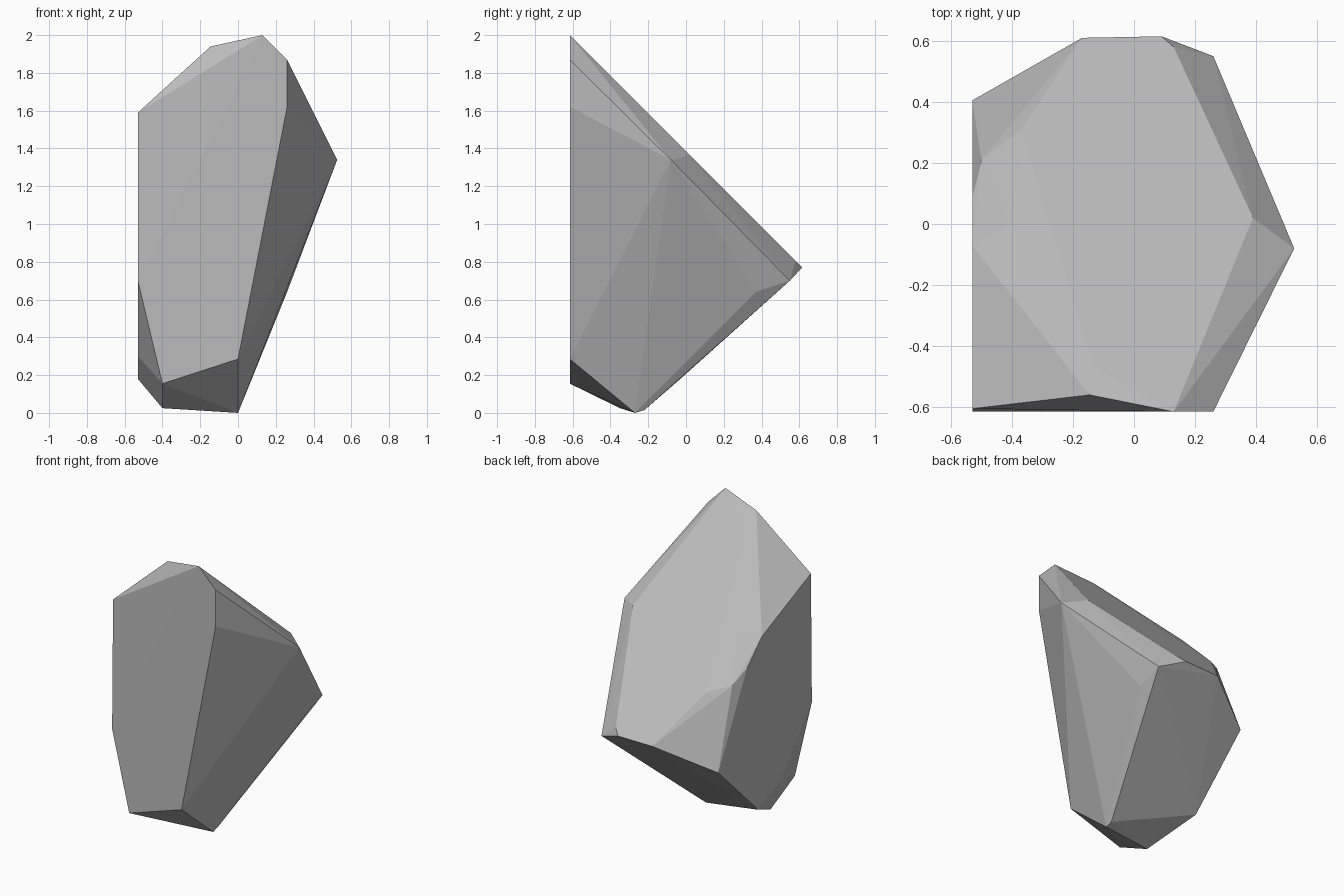
import bpy
import bmesh

# Corner points of the faceted rock, grouped by the side they belong to
front = [(-0.53, -0.605, 1.59), (0.13, -0.615, 2.0), (0.26, -0.615, 1.87),
         (0.26, -0.615, 1.62), (0.0, -0.615, 0.285), (-0.40, -0.615, 0.155),
         (-0.53, -0.615, 0.70), (-0.145, -0.56, 1.94)]
slanted_top = [(-0.13, -0.47, 1.855), (-0.40, 0.0, 1.375), (-0.37, 0.31, 1.075),
               (0.39, 0.02, 1.365), (0.13, 0.58, 0.805)]
left = [(-0.53, -0.07, 1.36), (-0.53, 0.09, 1.205), (-0.50, 0.21, 1.12),
        (-0.53, 0.405, 0.60), (-0.53, -0.03, 0.18), (-0.53, -0.30, 0.30)]
right = [(0.525, -0.08, 1.34), (0.26, 0.55, 0.70), (0.26, 0.37, 0.64)]
back = [(0.09, 0.615, 0.77), (-0.17, 0.61, 0.765)]
bottom = [(0.0, -0.27, 0.0), (0.0, -0.22, 0.015), (-0.40, -0.35, 0.025)]

# Rock: convex shell around the corners
bm = bmesh.new()
for point in front + slanted_top + left + right + back + bottom:
    bm.verts.new(point)
hull = bmesh.ops.convex_hull(bm, input=bm.verts)
unused = [v for v in bm.verts if not v.link_faces]
bmesh.ops.delete(bm, geom=unused, context='VERTS')

# Merge nearly coplanar triangles into broad flat facets
bmesh.ops.dissolve_limit(bm, angle_limit=0.02, verts=bm.verts, edges=bm.edges)
bmesh.ops.recalc_face_normals(bm, faces=bm.faces)

mesh = bpy.data.meshes.new("rock")
bm.to_mesh(mesh)
bm.free()
rock = bpy.data.objects.new("rock", mesh)
bpy.context.collection.objects.link(rock)

# Plain stone grey
stone = bpy.data.materials.new("stone_grey")
stone.diffuse_color = (0.5, 0.5, 0.5, 1.0)
mesh.materials.append(stone)
